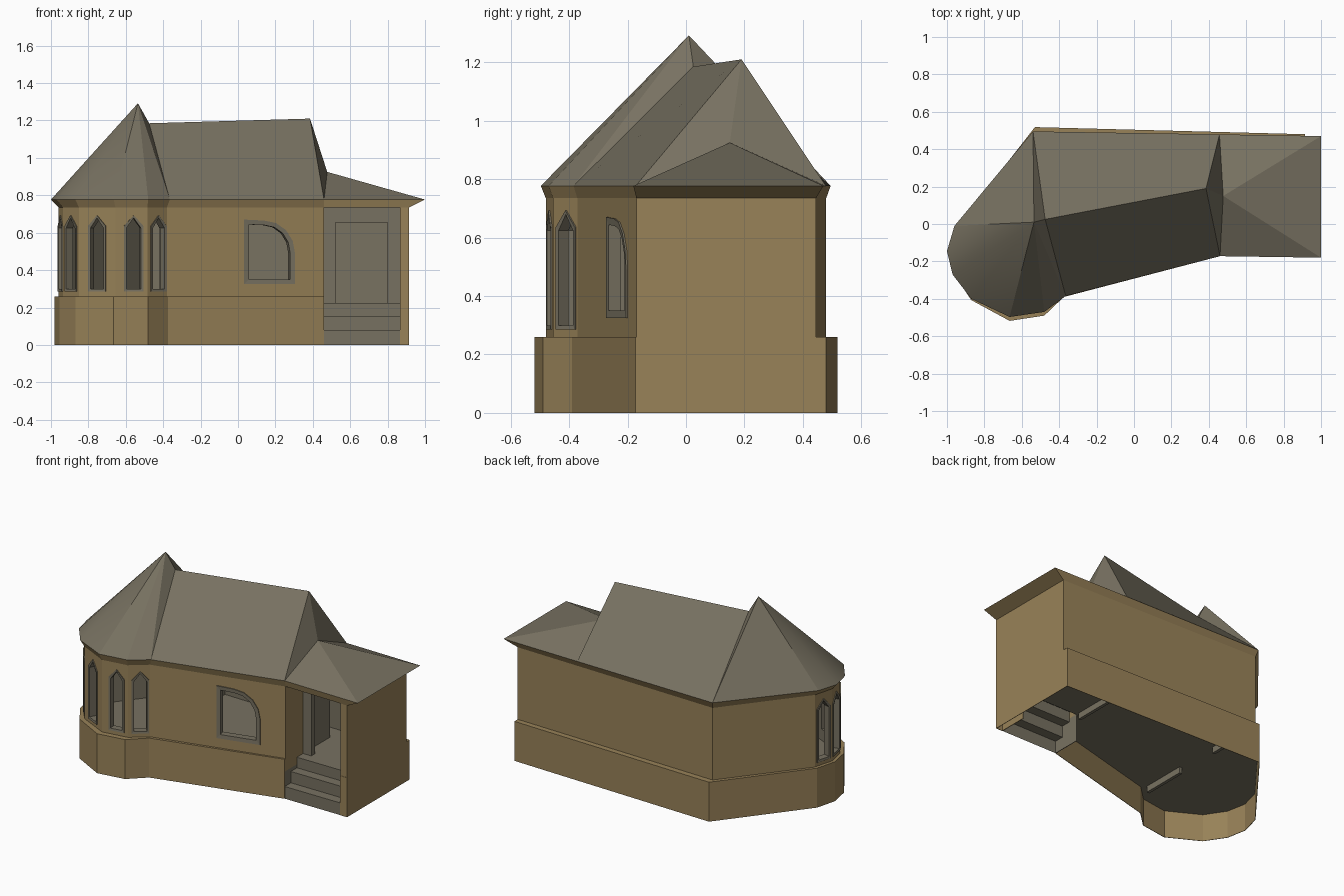
import bpy, bmesh, math
from mathutils import Vector

if "Cube" in bpy.data.objects:
    bpy.data.objects.remove(bpy.data.objects["Cube"])

# Two flat colours, always in the same slots: 0 = wall, 1 = grey
MATS = []
for name, col in (("ochre_wall", (0.315, 0.223, 0.098, 1)), ("grey_slate", (0.187, 0.167, 0.12, 1))):
    m = bpy.data.materials.new(name)
    m.diffuse_color = col
    m.use_nodes = True
    m.node_tree.nodes["Principled BSDF"].inputs["Base Color"].default_value = m.diffuse_color
    MATS.append(m)


def make(name, verts, faces, idx=0, fix=True):
    """Mesh object from vertices and faces in one material slot."""
    me = bpy.data.meshes.new(name)
    me.from_pydata([tuple(v) for v in verts], [], faces)
    for m in MATS:
        me.materials.append(m)
    for p in me.polygons:
        p.material_index = idx
    if fix:
        bm = bmesh.new()
        bm.from_mesh(me)
        bmesh.ops.recalc_face_normals(bm, faces=bm.faces)
        bm.to_mesh(me)
        bm.free()
    ob = bpy.data.objects.new(name, me)
    bpy.context.collection.objects.link(ob)
    return ob


def loft(name, a, b, idx=0):
    """Closed solid between two matching loops."""
    n = len(a)
    faces = [list(range(n)), list(range(n, 2 * n))]
    faces += [[i, (i + 1) % n, n + (i + 1) % n, n + i] for i in range(n)]
    return make(name, list(a) + list(b), faces, idx)


def prism(name, pts, z0, z1, idx=0):
    return loft(name, [(x, y, z0) for x, y in pts], [(x, y, z1) for x, y in pts], idx)


def box(name, x0, x1, y0, y1, z0, z1, idx=0):
    return prism(name, [(x0, y0), (x1, y0), (x1, y1), (x0, y1)], z0, z1, idx)


def cut(ob, cutters):
    bpy.context.view_layer.objects.active = ob
    for c in cutters:
        md = ob.modifiers.new("cut", 'BOOLEAN')
        md.operation = 'DIFFERENCE'
        md.solver = 'EXACT'
        md.object = c
        bpy.ops.object.modifier_apply(modifier=md.name)


def inset(pts, d):
    """Move every edge of a counter-clockwise outline inward by d."""
    out = []
    for i, p in enumerate(pts):
        p = Vector(p)
        e1 = (p - Vector(pts[i - 1])).normalized()
        e2 = (Vector(pts[(i + 1) % len(pts)]) - p).normalized()
        n1, n2 = Vector((-e1.y, e1.x)), Vector((-e2.y, e2.x))
        out.append(tuple(p + (n1 + n2) * d / (1 + n1.dot(n2))))
    return out


# Outlines, counter-clockwise from the back left corner
WALL = [(-.53, .48), (-.925, -.02), (-.96, -.15), (-.935, -.27), (-.85, -.385), (-.655, -.48),
        (-.485, -.455), (-.38, -.372), (.46, -.16), (.915, -.17), (.915, .445)]
PLINTH = [(-.53, .518), (-.945, -.015), (-.98, -.15), (-.955, -.28), (-.87, -.407), (-.665, -.518),
          (-.48, -.49), (-.375, -.39), (.46, -.172), (.915, -.172), (.915, .48)]
EAVE = [(-.54, .495), (-.96, -.01), (-1, -.145), (-.97, -.27), (-.87, -.40), (-.665, -.497),
        (-.48, -.47), (-.365, -.385), (.46, -.172), (1, -.18), (1, .47)]
ROOM = inset(WALL[:9] + [(.46, .02), (.915, .02), (.915, .445)], .04)
FLOOR, UNDER, LEDGE, TOP, RIM = .225, .178, .26, .735, .777

walls = prism("upper_walls", WALL, LEDGE, TOP)
plinth = prism("plinth", PLINTH, 0, LEDGE)

# Hollow room, thin-walled cellar, porch recess and doorway
room = prism("room_cutter", ROOM, FLOOR, 1, 1)
cellar = prism("cellar_cutter", inset(PLINTH, .003), -.1, UNDER, 0)
porch = box("porch_cutter", .46, .865, -.4, .02, -.1, 1, 0)
door = box("door_cutter", .52, .80, -.05, .1, FLOOR, .655, 1)
cutters = [room, cellar, porch, door]


def window(name, p, q, outline, mid, border):
    """Cutter and frame for a window on wall edge p-q; mid is the place along the edge."""
    p, q = Vector((*p, 0)), Vector((*q, 0))
    u = (q - p).normalized()
    n = Vector((u.y, -u.x, 0))
    o = p.lerp(q, mid)
    at = lambda pt, d: o + u * pt[0] + n * d + Vector((0, 0, pt[1]))
    us, zs = [a for a, _ in outline], [b for _, b in outline]
    cu, cz = (min(us) + max(us)) / 2, (min(zs) + max(zs)) / 2
    su = 1 - 2 * border / (max(us) - min(us))
    sz = 1 - 2 * border / (max(zs) - min(zs))
    inner = [(cu + (a - cu) * su, cz + (b - cz) * sz) for a, b in outline]
    cutter = loft(name + "_cutter", [at(k, .03) for k in outline], [at(k, -.05) for k in outline], 1)
    k = len(outline)
    loops = [(outline, .006), (inner, .004), (inner, -.04), (outline, -.04)]
    verts = [at(pt, d) for pts, d in loops for pt in pts]
    faces = [[r * k + i, r * k + (i + 1) % k, (r + 1) % 4 * k + (i + 1) % k, (r + 1) % 4 * k + i]
             for r in range(4) for i in range(k)]
    make(name + "_frame", verts, faces, 1)
    return cutter


# Pointed windows on the six tower facets
lancet = [(-.053, .285), (.053, .285), (.053, .635), (0, .693), (-.053, .635)]
mids = {5: .57, 6: .56}
win_cutters = [window(f"tower_window_{i}", WALL[i], WALL[i + 1], lancet, mids.get(i, .5), .014)
               for i in range(1, 7)]

# Large front window with one rounded corner
arc = [(-.03 + .17 * math.cos(a), .49 + .175 * math.sin(a))
       for a in [math.radians(22.5 * s) for s in range(5)]]
big = [(-.14, .325), (.14, .325)] + arc + [(-.14, .67)]
win_cutters.append(window("front_window", WALL[7], WALL[8], big, .652, .026))

cut(walls, [room, porch, door] + win_cutters)
cut(plinth, [room, cellar, porch, door])
for c in cutters + win_cutters:
    bpy.data.objects.remove(c)

# Porch back panel and underside of the floor are grey
for ob in (walls, plinth):
    for f in ob.data.polygons:
        back = f.normal.y < -.9 and abs(f.center.y - .02) < .005 and f.center.x > .45
        under = f.normal.z < -.9 and .15 < f.center.z < FLOOR
        if back or under:
            f.material_index = 1

# Inner partitions, which reach a little below the floor, with a gap for a doorway
for name, x, y0, y1 in (("tower_partition_front", -.42, -.36, -.06), ("tower_partition_back", -.42, .24, .44),
                        ("hall_partition", .44, .04, .30)):
    box(name, x, x + .02, y0, y1, UNDER - .04, TOP, 1)

# Porch sides beside the steps
for name, x, slot in (("porch_side_left", .456, 1), ("porch_side_right", .865, 0)):
    box(name, x, x + .004, -.168, .02, 0, FLOOR, slot)

# Porch steps: a folded sheet
prof = [(-.17, 0)]
for i in range(3):
    z = (.08, .155, FLOOR)[i]
    prof += [(-.17 + .063 * i, z), (-.17 + .063 * (i + 1) + .001, z)]
n = len(prof)
make("porch_steps", [(x, y, z) for x in (.46, .865) for y, z in prof],
     [[i, n + i, n + i + 1, i + 1] for i in range(n - 1)], 1, False)

# Roof: tower cone, main gable with hip, porch roof
k = len(EAVE)
rv = [(x, y, RIM) for x, y in EAVE]
M, A, R0, R1, P = range(k, k + 5)
rv += [(.457, .479, RIM), (-.535, .01, 1.292), (-.475, .025, 1.185), (.385, .19, 1.21), (.477, .15, .925)]
rf = [[i, i + 1, A] for i in range(7)]
rf += [[7, R0, A], [0, A, R0],
       [7, 8, R1, R0], [M, 0, R0, R1], [8, P, R1], [P, M, R1],
       [8, 9, P], [9, 10, P], [10, M, P]]
roof = make("roof", rv, rf, 1, False)
for f in list(roof.data.polygons)[1:5]:      # rounded part of the cone
    f.use_smooth = True

# Sloping eaves between wall top and roof edge
ev = [(x, y, TOP) for x, y in WALL] + [(x, y, RIM) for x, y in EAVE]
make("eaves", ev, [[i, (i + 1) % k, k + (i + 1) % k, k + i] for i in range(k)], 0, False)
